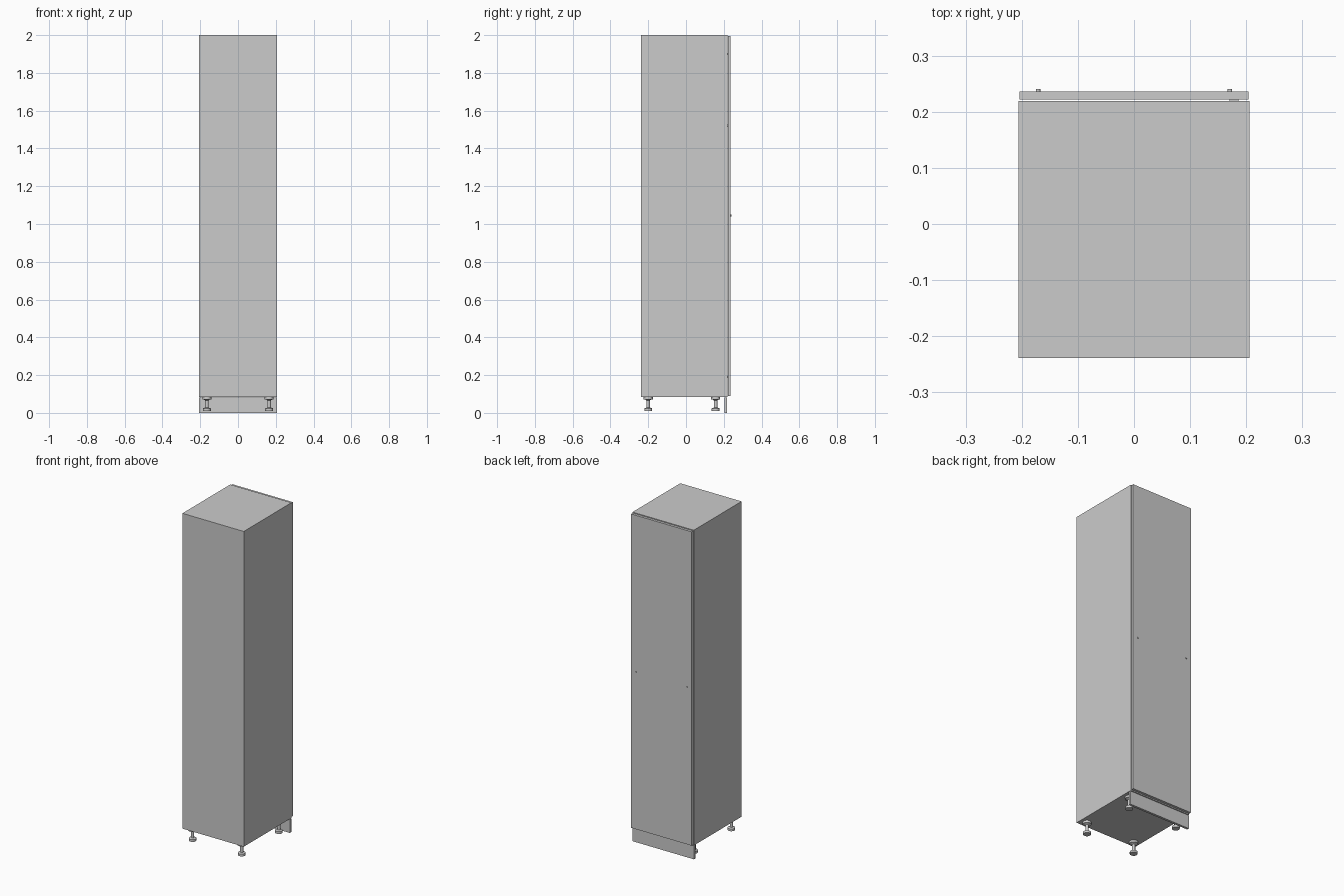
import bpy, bmesh, math
from mathutils import Matrix

if "Cube" in bpy.data.objects:
    bpy.data.objects.remove(bpy.data.objects["Cube"])


def box(name, x0, x1, y0, y1, z0, z1):
    bm = bmesh.new()
    bmesh.ops.create_cube(bm, size=1)
    bmesh.ops.scale(bm, vec=(x1 - x0, y1 - y0, z1 - z0), verts=bm.verts)
    bmesh.ops.translate(bm, vec=((x0 + x1) / 2, (y0 + y1) / 2, (z0 + z1) / 2), verts=bm.verts)
    return finish(name, bm)


def lathe(name, profile, matrix, steps=24):
    # revolve (radius, height) points around z, then place
    bm = bmesh.new()
    verts = [bm.verts.new((r, 0, h)) for r, h in profile]
    edges = [bm.edges.new(p) for p in zip(verts, verts[1:])]
    bmesh.ops.spin(bm, geom=verts + edges, cent=(0, 0, 0), axis=(0, 0, 1),
                   angle=math.tau, steps=steps)
    bmesh.ops.remove_doubles(bm, verts=bm.verts, dist=1e-5)
    bmesh.ops.recalc_face_normals(bm, faces=bm.faces)
    bm.transform(matrix)
    obj = finish(name, bm)
    bpy.ops.object.select_all(action='DESELECT')
    obj.select_set(True)
    bpy.context.view_layer.objects.active = obj
    bpy.ops.object.shade_smooth_by_angle(angle=math.radians(35))
    return obj


def finish(name, bm):
    mesh = bpy.data.meshes.new(name)
    bm.to_mesh(mesh)
    bm.free()
    obj = bpy.data.objects.new(name, mesh)
    bpy.context.collection.objects.link(obj)
    return obj


W, BACK, FRONT = 0.206, -0.239, 0.219      # carcass half width and depth range
Z0, Z1, T = 0.085, 2.0, 0.016              # carcass height range, board thickness

# Carcass boards
box("top_panel", -W, W, BACK, FRONT, Z1 - T, Z1)
box("bottom_panel", -W, W, BACK, FRONT, Z0, Z0 + T)
box("back_panel", -W + T, W - T, BACK, BACK + 0.006, Z0 + T, Z1 - T)
for side, s in (("left", -1), ("right", 1)):
    xs = sorted((s * W, s * (W - T)))
    box(side + "_side_panel", *xs, BACK, FRONT, Z0 + T, Z1 - T)

# Door with a small reveal, and the plinth below it
box("door", -0.204, 0.204, 0.2215, 0.2365, 0.09, 1.996)
box("plinth", -W, W, 0.203, 0.217, 0.0, 0.082)

# Hinges bridging the gap between side panel and door
for i, z in enumerate((0.19, 1.52, 1.90)):
    box(f"hinge_plate_{i}", 0.184, 0.190, 0.165, 0.212, z - 0.012, z + 0.012)
    box(f"hinge_arm_{i}", 0.170, 0.186, 0.175, 0.222, z - 0.006, z + 0.006)

# Door knobs
knob = [(0, 0), (0.004, 0), (0.004, 0.005), (0, 0.005)]
for side, x in (("left", -0.171), ("right", 0.171)):
    lathe(side + "_knob", knob,
          Matrix.Translation((x, 0.236, 1.045)) @ Matrix.Rotation(-math.pi / 2, 4, 'X'), 16)

# Adjustable feet: pad, stem and mounting flange
leg = [(0, 0.010), (0.021, 0.010), (0.021, 0.024), (0.009, 0.028), (0.009, 0.066),
       (0.016, 0.070), (0.024, 0.072), (0.024, 0.085), (0, 0.085)]
for row, y in (("back", -0.20), ("front", 0.157)):
    for side, x in (("left", -0.165), ("right", 0.165)):
        lathe(f"{row}_{side}_leg", leg, Matrix.Translation((x, y, 0)))
